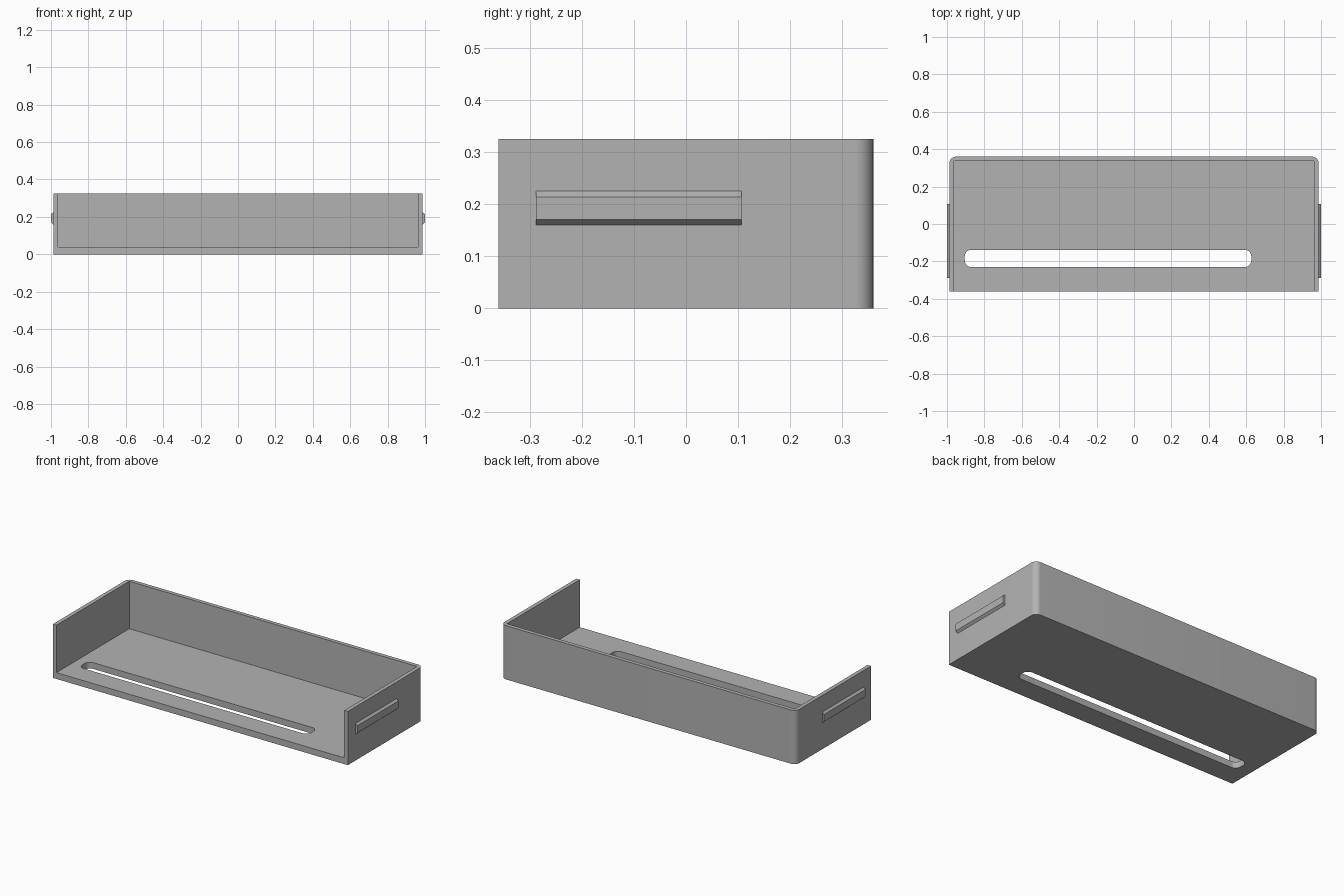
import bpy
import bmesh
import math
from mathutils import Vector

if "Cube" in bpy.data.objects:
    bpy.data.objects.remove(bpy.data.objects["Cube"], do_unlink=True)

HALF_W, HALF_D, HEIGHT = 0.987, 0.36, 0.325
WALL, FLOOR = 0.024, 0.038

grey = bpy.data.materials.new("plain grey")
grey.use_nodes = True
colour = (0.45, 0.45, 0.45, 1)
grey.diffuse_color = colour
grey.node_tree.nodes["Principled BSDF"].inputs["Base Color"].default_value = colour


def block(name, low, high, radius=0, rounded=None):
    """Box between two corners; vertical edges accepted by rounded() get a radius."""
    bm = bmesh.new()
    bmesh.ops.create_cube(bm, size=1)
    low, high = Vector(low), Vector(high)
    for v in bm.verts:
        v.co = (low + high) / 2 + v.co * (high - low)
    if radius:
        edges = [e for e in bm.edges
                 if abs(e.verts[0].co.z - e.verts[1].co.z) > 1e-4 and rounded(e.verts[0].co)]
        bmesh.ops.bevel(bm, geom=edges, offset=radius, segments=10, profile=0.5, affect='EDGES')
    return finish(name, bm)


def finish(name, bm):
    bmesh.ops.recalc_face_normals(bm, faces=bm.faces)
    mesh = bpy.data.meshes.new(name)
    bm.to_mesh(mesh)
    bm.free()
    mesh.materials.append(grey)
    obj = bpy.data.objects.new(name, mesh)
    bpy.context.collection.objects.link(obj)
    return obj


def cut(target, cutter):
    """Subtract the cutter for good, then remove it."""
    mod = target.modifiers.new("cut", 'BOOLEAN')
    mod.operation, mod.solver, mod.object = 'DIFFERENCE', 'EXACT', cutter
    bpy.context.view_layer.objects.active = target
    bpy.ops.object.modifier_apply(modifier=mod.name)
    bpy.data.objects.remove(cutter, do_unlink=True)


# Tray body with rounded rear corners, open at the front and top
tray = block("tray", (-HALF_W, -HALF_D, 0), (HALF_W, HALF_D, HEIGHT),
             0.035, lambda co: co.y > 0)
inner = HALF_W - WALL
cut(tray, block("cavity_cutter", (-inner, -1, FLOOR), (inner, HALF_D - WALL, 1)))

# Long rounded slot through the floor
cut(tray, block("slot_cutter", (-0.905, -0.23, -0.1), (0.627, -0.138, 0.1),
                0.035, lambda co: True))

# Side rails with sloped upper and lower faces
for side, label in ((1, "left"), (-1, "right")):
    bm = bmesh.new()
    profile = [(HALF_W - 0.005, 0.16), (HALF_W, 0.16), (1, 0.171),
               (1, 0.214), (HALF_W, 0.225), (HALF_W - 0.005, 0.225)]
    face = bm.faces.new([bm.verts.new((side * x, -0.288, z)) for x, z in profile])
    sweep = bmesh.ops.extrude_face_region(bm, geom=[face])
    bmesh.ops.translate(bm, vec=(0, 0.395, 0),
                        verts=[g for g in sweep["geom"] if isinstance(g, bmesh.types.BMVert)])
    finish(label + "_rail", bm)

# Smooth only the rounded corners
bpy.ops.object.select_all(action='DESELECT')
tray.select_set(True)
bpy.context.view_layer.objects.active = tray
bpy.ops.object.shade_smooth_by_angle(angle=math.radians(30))
